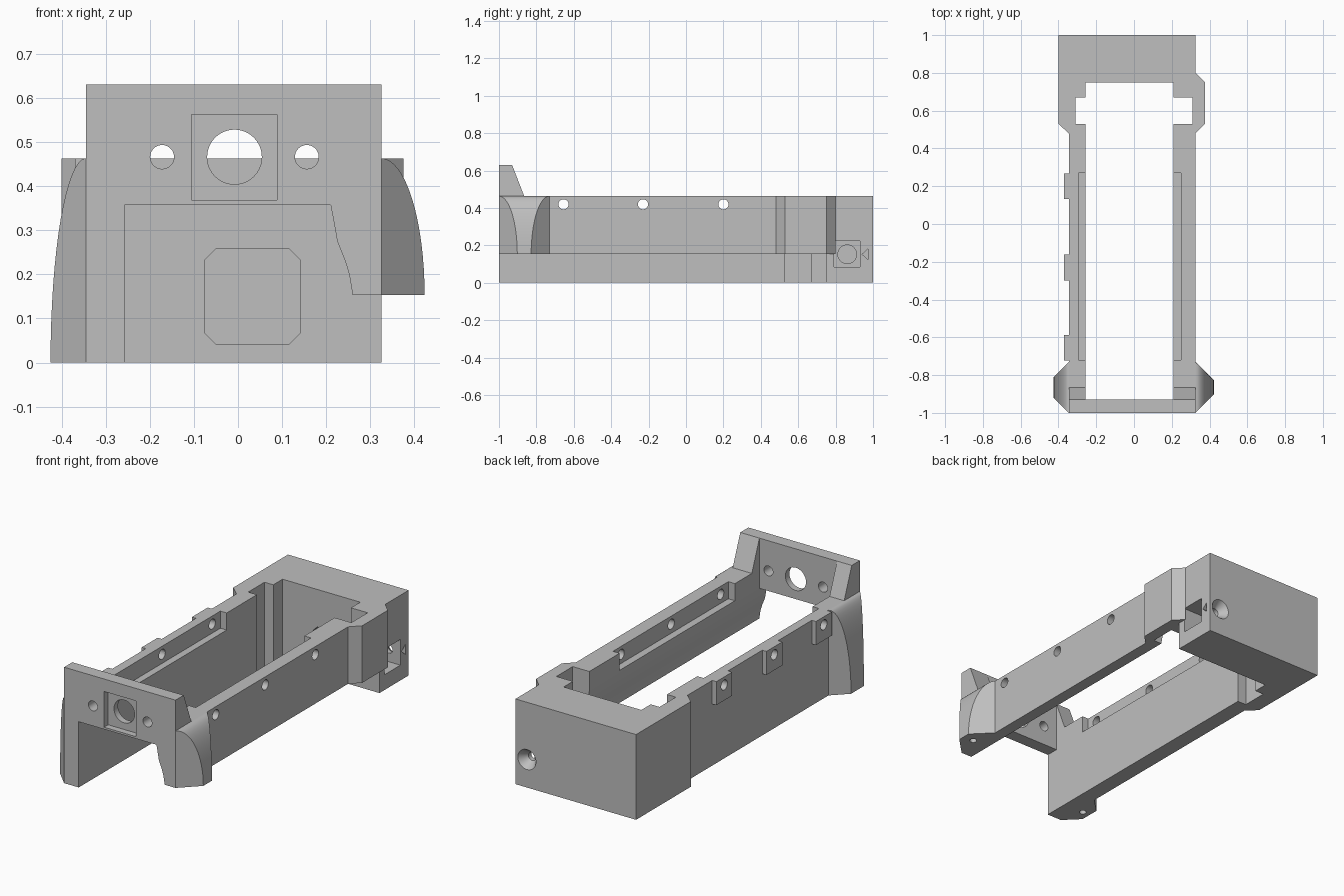
import bpy, bmesh, math
from mathutils import Matrix, Vector

if "Cube" in bpy.data.objects:
    bpy.data.objects.remove(bpy.data.objects["Cube"], do_unlink=True)

grey = bpy.data.materials.new("plain_grey")
grey.use_nodes = True
grey.diffuse_color = (0.52, 0.52, 0.52, 1)
grey.node_tree.nodes["Principled BSDF"].inputs["Base Color"].default_value = (0.52, 0.52, 0.52, 1)

TOP, LOW = 0.463, 0.153      # rail top, underside of the short rail
LEFT, RIGHT = -0.345, 0.325  # outer rail faces
IN_L, IN_R = -0.257, 0.21    # inner rail faces


def finish(name, bm):
    bmesh.ops.recalc_face_normals(bm, faces=bm.faces)
    mesh = bpy.data.meshes.new(name)
    bm.to_mesh(mesh)
    bm.free()
    obj = bpy.data.objects.new(name, mesh)
    bpy.context.collection.objects.link(obj)
    mesh.materials.append(grey)
    return obj


def loft(name, rings):
    """Closed solid through rings of equal point count."""
    bm = bmesh.new()
    rows = [[bm.verts.new(p) for p in ring] for ring in rings]
    n = len(rows[0])
    for a, b in zip(rows, rows[1:]):
        for i in range(n):
            j = (i + 1) % n
            bm.faces.new((a[i], a[j], b[j], b[i]))
    bm.faces.new(rows[0])
    bm.faces.new(rows[-1])
    return finish(name, bm)


def prism(name, pts, axis, lo, hi):
    """Extrude a 2D outline along the x, y or z axis."""
    place = {"x": lambda a, b, c: (c, a, b),
             "y": lambda a, b, c: (a, c, b),
             "z": lambda a, b, c: (a, b, c)}[axis]
    return loft(name, [[place(a, b, c) for a, b in pts] for c in (lo, hi)])


def box(name, x, y, z):
    return prism(name, [(x[0], y[0]), (x[1], y[0]), (x[1], y[1]), (x[0], y[1])], "z", *z)


def rod(name, axis, centre, lo, hi, r1, r2=None):
    """Cylinder or cone along an axis; centre holds the other two coordinates."""
    n, r2 = 40, r2 or r1
    place = {"x": lambda a, b, c: (c, a, b),
             "y": lambda a, b, c: (a, c, b),
             "z": lambda a, b, c: (a, b, c)}[axis]
    rings = []
    for c, r in ((lo, r1), (hi, r2)):
        rings.append([place(centre[0] + r * math.cos(math.tau * i / n),
                            centre[1] + r * math.sin(math.tau * i / n), c) for i in range(n)])
    return loft(name, rings)


def cut(cutter, *targets):
    for obj in targets:
        mod = obj.modifiers.new("cut", "BOOLEAN")
        mod.operation, mod.solver, mod.object = "DIFFERENCE", "EXACT", cutter
        bpy.context.view_layer.objects.active = obj
        bpy.ops.object.modifier_apply(modifier=mod.name)
    bpy.data.objects.remove(cutter, do_unlink=True)


# Tall rail on the right-hand side of the model
right_rail = prism("tall_side_rail", [
    (LEFT, -1), (IN_L, -1), (IN_L, 0.53), (-0.31, 0.53), (-0.31, 0.67), (IN_L, 0.67),
    (IN_L, 0.75), (-0.4, 0.75), (-0.4, 0.53), (LEFT, 0.48)], "z", 0, TOP)

# Short rail with a thinned lower inner face, and its outer bulge
left_rail = prism("short_side_rail", [
    (RIGHT, LOW), (RIGHT, TOP), (IN_R, TOP), (IN_R, 0.357), (0.217, 0.32), (0.225, 0.275),
    (0.243, 0.23), (0.252, 0.2), (0.26, LOW)], "y", -1, 0.75)
prism("short_rail_bulge", [(RIGHT, 0.48), (0.375, 0.53), (0.375, 0.75), (RIGHT, 0.8)],
      "z", LOW, TOP)
cut(box("slot_cutter", (0.1, 0.31), (0.53, 0.67), (0, 0.6)), left_rail)

# Ledges along the inner top edges
cut(box("ledge_cutter", (-0.295, -0.2), (-0.72, 0.27), (0.37, 0.6)), right_rail)
cut(box("ledge_cutter", (0.1, 0.25), (-0.72, 0.27), (0.37, 0.6)), left_rail)

# Screw bosses and the screw holes through both rails
for y in (-0.655, -0.23, 0.2):
    boss = box("screw_boss", (-0.37, LEFT), (y - 0.068, y + 0.068), (0.335, TOP))
    cut(rod("screw_cutter", "x", (y, 0.419), -0.6, 0.6, 0.027), right_rail, left_rail, boss)

# Solid back block
back = box("back_block", (-0.4, RIGHT), (0.75, 1), (0, TOP))
w, h, c = 0.108, 0.109, 0.026
octagon = [(0.033 + sx * a, 0.15 + sz * b) for sx, sz, a, b in (
    (1, 1, w, h - c), (1, 1, w - c, h), (-1, 1, w - c, h), (-1, 1, w, h - c),
    (-1, -1, w, h - c), (-1, -1, w - c, h), (1, -1, w - c, h), (1, -1, w, h - c))]
cut(prism("octagon_cutter", octagon, "y", 0.7, 0.92), back)
cut(box("socket_cutter", (0.2, 0.5), (0.792, 0.93), (0.083, 0.222)), back)
cut(rod("cable_cutter", "x", (0.862, 0.152), 0.1, 0.25, 0.05), back)
cut(rod("bore_cutter", "y", (0.256, 0.152), 0.9, 1.1, 0.022), back)
cut(rod("countersink_cutter", "y", (0.256, 0.152), 0.955, 1.005, 0.022, 0.058), back)
cut(prism("arrow_cutter", [(0.942, 0.152), (0.972, 0.125), (0.972, 0.18)], "x", 0.3, 0.4), back)

# Front plate with its square recess and three holes
plate = prism("front_plate", [
    (IN_L, 0.357), (IN_R, 0.357), (IN_R, TOP), (RIGHT, TOP), (RIGHT, 0.63),
    (LEFT, 0.63), (LEFT, TOP), (IN_L, TOP)], "y", -1, -0.93)
cut(box("recess_cutter", (-0.105, 0.088), (-1.1, -0.965), (0.368, 0.562)), plate)
for x, r in ((-0.008, 0.062), (-0.172, 0.027), (0.156, 0.027)):
    cut(rod("plate_cutter", "y", (x, 0.466), -1.2, -0.8, r), plate)

# Sloped gussets behind the plate
for x0, x1 in ((LEFT, IN_L), (IN_R, RIGHT)):
    prism("plate_gusset", [(-0.93, TOP), (-0.93, 0.63), (-0.865, TOP)], "x", x0, x1)

# Curved flares at the front corners, with a screw hole underneath
for name, wall, side, reach, base in (("left_flare", RIGHT, 1, 0.098, LOW),
                                      ("right_flare", LEFT, -1, 0.08, 0)):
    rings = []
    for i in range(17):
        t = math.radians(89.5) * i / 16
        d, z = reach * math.cos(t), base + (TOP - base) * math.sin(t)
        rings.append([(wall, -1, z), (wall + side * d, -1 + d, z),
                      (wall + side * d, -0.73 - d, z), (wall, -0.73, z)])
    flare = loft(name, rings)
    cut(rod("foot_cutter", "z", (wall + side * 0.035, -0.865), base - 0.1, base + 0.1, 0.018), flare)

# Smooth the round surfaces, keep the edges sharp
bpy.ops.object.select_all(action="DESELECT")
for obj in bpy.context.collection.objects:
    if obj.type == "MESH" and grey.name in obj.data.materials:
        obj.select_set(True)
        bpy.context.view_layer.objects.active = obj
bpy.ops.object.shade_smooth_by_angle(angle=math.radians(25))
